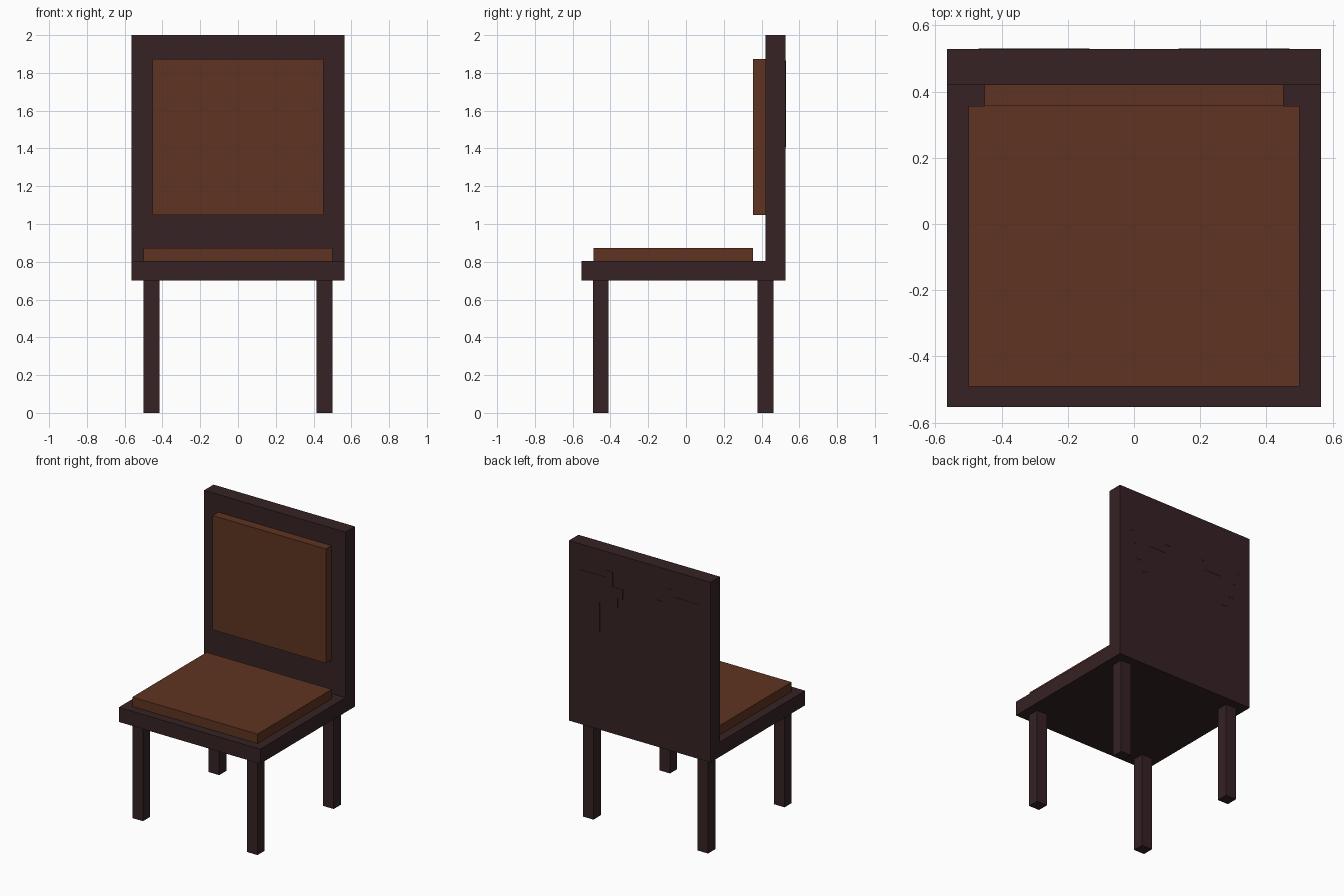
import bpy, bmesh

if "Cube" in bpy.data.objects:
    bpy.data.objects.remove(bpy.data.objects["Cube"])

def material(name, rgb):
    m = bpy.data.materials.new(name)
    m.diffuse_color = (*rgb, 1)
    m.use_nodes = True
    m.node_tree.nodes["Principled BSDF"].inputs["Base Color"].default_value = m.diffuse_color
    return m

dark_wood = material("dark wood", (0.037, 0.016, 0.018))
brown_leather = material("brown leather", (0.114, 0.034, 0.015))

def prism(name, points, offset, mat):
    """Extrude a planar outline along an offset vector."""
    bm = bmesh.new()
    face = bm.faces.new([bm.verts.new(p) for p in points])
    new = bmesh.ops.extrude_face_region(bm, geom=[face])["geom"]
    bmesh.ops.translate(bm, vec=offset,
                        verts=[v for v in new if isinstance(v, bmesh.types.BMVert)])
    bmesh.ops.recalc_face_normals(bm, faces=bm.faces)
    mesh = bpy.data.meshes.new(name)
    bm.to_mesh(mesh)
    bm.free()
    mesh.materials.append(mat)
    ob = bpy.data.objects.new(name, mesh)
    bpy.context.collection.objects.link(ob)
    return ob

def box(name, x, y, z, mat):
    base = [(x[0], y[0], z[0]), (x[1], y[0], z[0]), (x[1], y[1], z[0]), (x[0], y[1], z[0])]
    return prism(name, base, (0, 0, z[1] - z[0]), mat)

FRONT, BACK, HALF = -0.553, 0.528, 0.565

# Seat base and backrest: one L-shaped side profile
profile = [(FRONT, 0.70), (BACK, 0.70), (BACK, 2.0), (0.42, 2.0), (0.42, 0.805), (FRONT, 0.805)]
prism("seat_and_back_frame", [(-HALF, y, z) for y, z in profile], (2 * HALF, 0, 0), dark_wood)

# Cushions
box("seat_cushion", (-0.5, 0.5), (-0.491, 0.356), (0.805, 0.873), brown_leather)
box("back_cushion", (-0.452, 0.452), (0.356, 0.42), (1.048, 1.873), brown_leather)

# Legs
for row, y in (("front", (-0.492, -0.41)), ("back", (0.378, 0.463))):
    for side, s in (("right", 1), ("left", -1)):
        box(f"{row}_leg_{side}", sorted((s * 0.415, s * 0.5)), y, (0, 0.70), dark_wood)

# Mirrored stepped ornament, barely raised on the rear of the backrest
ornament = [(0.47, 1.815), (0.27, 1.815), (0.27, 1.866), (0.215, 1.866), (0.215, 1.76),
            (0.135, 1.76), (0.135, 1.685), (0.175, 1.685), (0.175, 1.62), (0.318, 1.62),
            (0.318, 1.406), (0.375, 1.406), (0.375, 1.487), (0.422, 1.487), (0.422, 1.60),
            (0.445, 1.60), (0.445, 1.69), (0.47, 1.69)]
for side, s in (("right", 1), ("left", -1)):
    prism(f"back_ornament_{side}", [(s * x, BACK, z) for x, z in ornament], (0, 0.002, 0), dark_wood)
